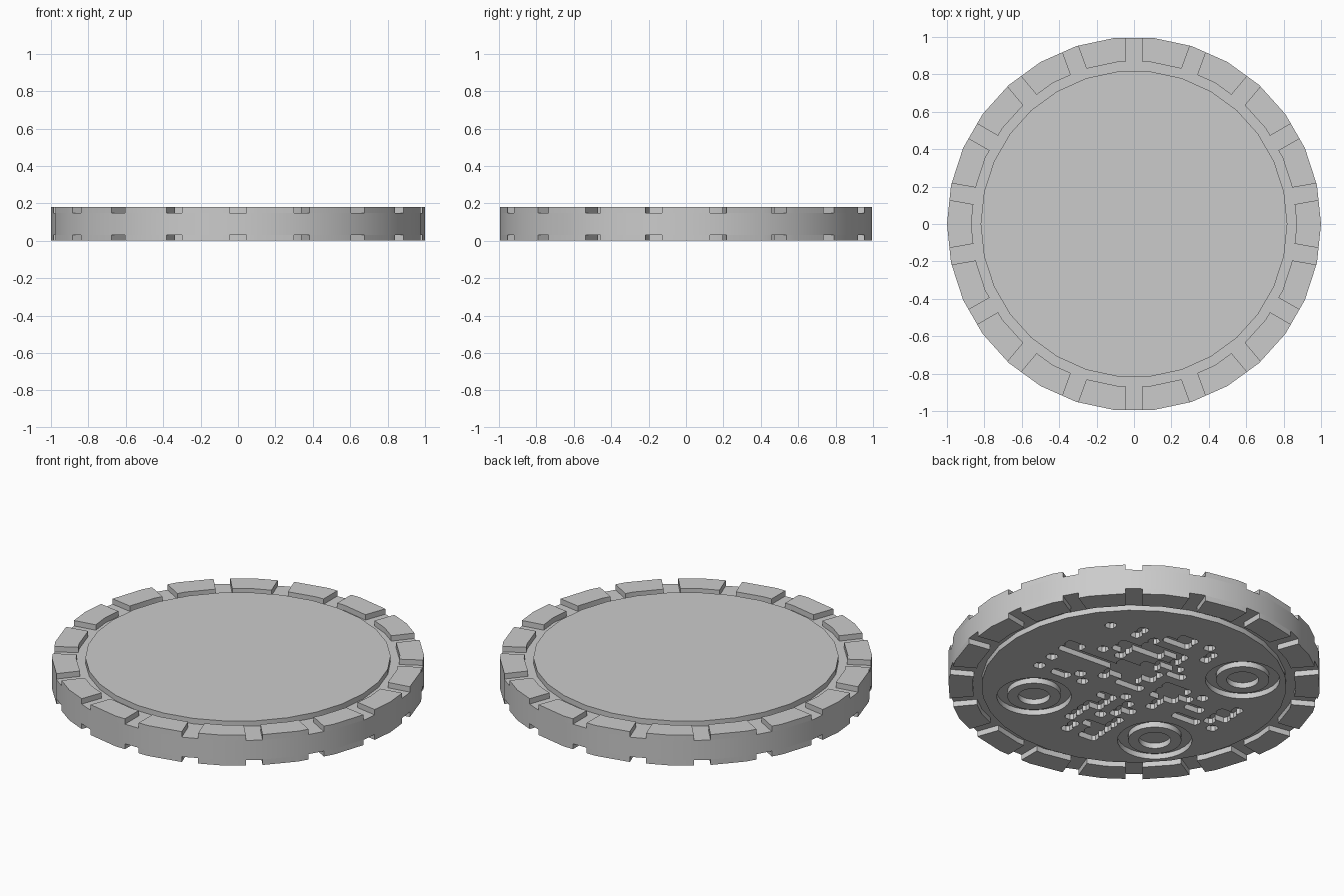
import bpy, bmesh, math, random
from mathutils import Matrix, Vector

cube = bpy.data.objects.get("Cube")
if cube:
    bpy.data.objects.remove(cube, do_unlink=True)

HEIGHT, STEP = 0.18, 0.032      # full thickness, depth of grooves and notches
SIDES = 30
DISC_R, RIM_R = 0.82, 0.87
NOTCHES, NOTCH_W = 18, 0.09
MODULE = 0.0573                 # size of one engraved cell
HALF = 10                       # cells on each side of the middle one

grey = bpy.data.materials.new("light grey")
grey.use_nodes = True
grey.diffuse_color = (0.6, 0.6, 0.6, 1)
grey.node_tree.nodes["Principled BSDF"].inputs["Base Color"].default_value = grey.diffuse_color


def circle(r, z, cx=0, cy=0):
    turn = 2 * math.pi / SIDES
    return [Vector((cx + r * math.cos(k * turn), cy + r * math.sin(k * turn), z))
            for k in range(SIDES)]


def loft(bm, loops, closed=False):
    """Skin a stack of loops; closed makes a tube ring, otherwise cap both ends."""
    rows = [[bm.verts.new(p) for p in loop] for loop in loops]
    pairs = list(zip(rows, rows[1:]))
    if closed:
        pairs.append((rows[-1], rows[0]))
    else:
        bm.faces.new(rows[0][::-1])
        bm.faces.new(rows[-1])
    for a, b in pairs:
        for k in range(len(a)):
            n = (k + 1) % len(a)
            bm.faces.new((a[k], a[n], b[n], b[k]))


def cylinder(bm, r, z0, z1, cx=0, cy=0):
    loft(bm, [circle(r, z0, cx, cy), circle(r, z1, cx, cy)])


def ring(bm, inner, outer, z0, z1, cx=0, cy=0):
    loft(bm, [circle(r, z, cx, cy) for r, z in
              ((outer, z0), (outer, z1), (inner, z1), (inner, z0))], True)


def bar(bm, x0, x1, y0, y1, z0, z1, cut):
    """Rectangular bar with its upright corners cut off."""
    outline = [(x0 + cut, y0), (x1 - cut, y0), (x1, y0 + cut), (x1, y1 - cut),
               (x1 - cut, y1), (x0 + cut, y1), (x0, y1 - cut), (x0, y0 + cut)]
    loft(bm, [[Vector((x, y, z)) for x, y in outline] for z in (z0, z1)])


def finish(bm, name):
    bmesh.ops.recalc_face_normals(bm, faces=bm.faces)
    mesh = bpy.data.meshes.new(name)
    bm.to_mesh(mesh)
    bm.free()
    mesh.materials.append(grey)
    obj = bpy.data.objects.new(name, mesh)
    bpy.context.collection.objects.link(obj)
    return obj


def select(obj):
    bpy.ops.object.select_all(action='DESELECT')
    obj.select_set(True)
    bpy.context.view_layer.objects.active = obj


def carve(obj, cutter):
    mod = obj.modifiers.new("carve", 'BOOLEAN')
    mod.operation, mod.solver, mod.object = 'DIFFERENCE', 'EXACT', cutter
    select(obj)
    bpy.ops.object.modifier_apply(modifier=mod.name)
    bpy.data.objects.remove(cutter, do_unlink=True)


parts = []

# Core slab, whose faces form the groove and notch floors
bm = bmesh.new()
cylinder(bm, 1, STEP, HEIGHT - STEP)
parts.append(finish(bm, "core"))

for side, z0 in (("bottom", 0), ("top", HEIGHT - STEP)):
    z1 = z0 + STEP
    # Raised centre disc
    bm = bmesh.new()
    cylinder(bm, DISC_R, z0, z1)
    parts.append(finish(bm, side + "_disc"))

    # Rim split into blocks by straight notches
    bm = bmesh.new()
    ring(bm, RIM_R, 1, z0, z1)
    rim = finish(bm, side + "_rim_blocks")
    bm = bmesh.new()
    for k in range(NOTCHES):
        before = len(bm.verts)
        bar(bm, 0.8, 1.1, -NOTCH_W / 2, NOTCH_W / 2, z0 - 0.02, z1 + 0.02, 0.005)
        bm.verts.ensure_lookup_table()
        spin = Matrix.Rotation(math.pi / 2 + 2 * math.pi * k / NOTCHES, 4, 'Z')
        bmesh.ops.transform(bm, matrix=spin, verts=bm.verts[before:])
    carve(rim, finish(bm, "notch_cutter"))
    parts.append(rim)

# Engraved dot pattern on the underside
disc = bpy.data.objects["bottom_disc"]
place = Matrix.Translation((-0.03, 0, 0)) @ Matrix.Rotation(math.radians(-4), 4, 'Z')
LOW, HIGH = -0.02, STEP + 0.02
corners = ((-7, -7), (7, -7), (-7, 7))
random.seed(7)


def engraved(i, j):
    if any(abs(i - a) <= 4 and abs(j - b) <= 4 for a, b in corners):
        return False
    if i + j > 17:
        return False
    if i == 4 - HALF or j == 4 - HALF:
        return (i + j) % 2 == 0
    return random.random() < 0.43


# Three ringed targets
bm = bmesh.new()
for a, b in corners:
    cx, cy = a * MODULE, b * MODULE
    ring(bm, 2.5 * MODULE, 3.5 * MODULE, LOW, HIGH, cx, cy)
    cylinder(bm, 1.5 * MODULE, LOW, HIGH, cx, cy)
bm.transform(place)
carve(disc, finish(bm, "target_cutter"))

# Runs of cells, alternate rows at a time so neighbours merge cleanly
cells = {(i, j) for j in range(-HALF, HALF + 1) for i in range(-HALF, HALF + 1)
         if engraved(i, j)}
for parity in (0, 1):
    bm = bmesh.new()
    for j in range(-HALF + parity, HALF + 1, 2):
        for i in range(-HALF, HALF + 1):
            if (i, j) in cells and (i - 1, j) not in cells:
                end = i
                while (end + 1, j) in cells:
                    end += 1
                bar(bm, (i - 0.51) * MODULE, (end + 0.51) * MODULE,
                    (j - 0.51) * MODULE, (j + 0.51) * MODULE, LOW, HIGH, 0.25 * MODULE)
    bm.transform(place)
    carve(disc, finish(bm, "cell_cutter"))

for part in parts:
    select(part)
    bpy.ops.object.shade_smooth_by_angle(angle=math.radians(25))
